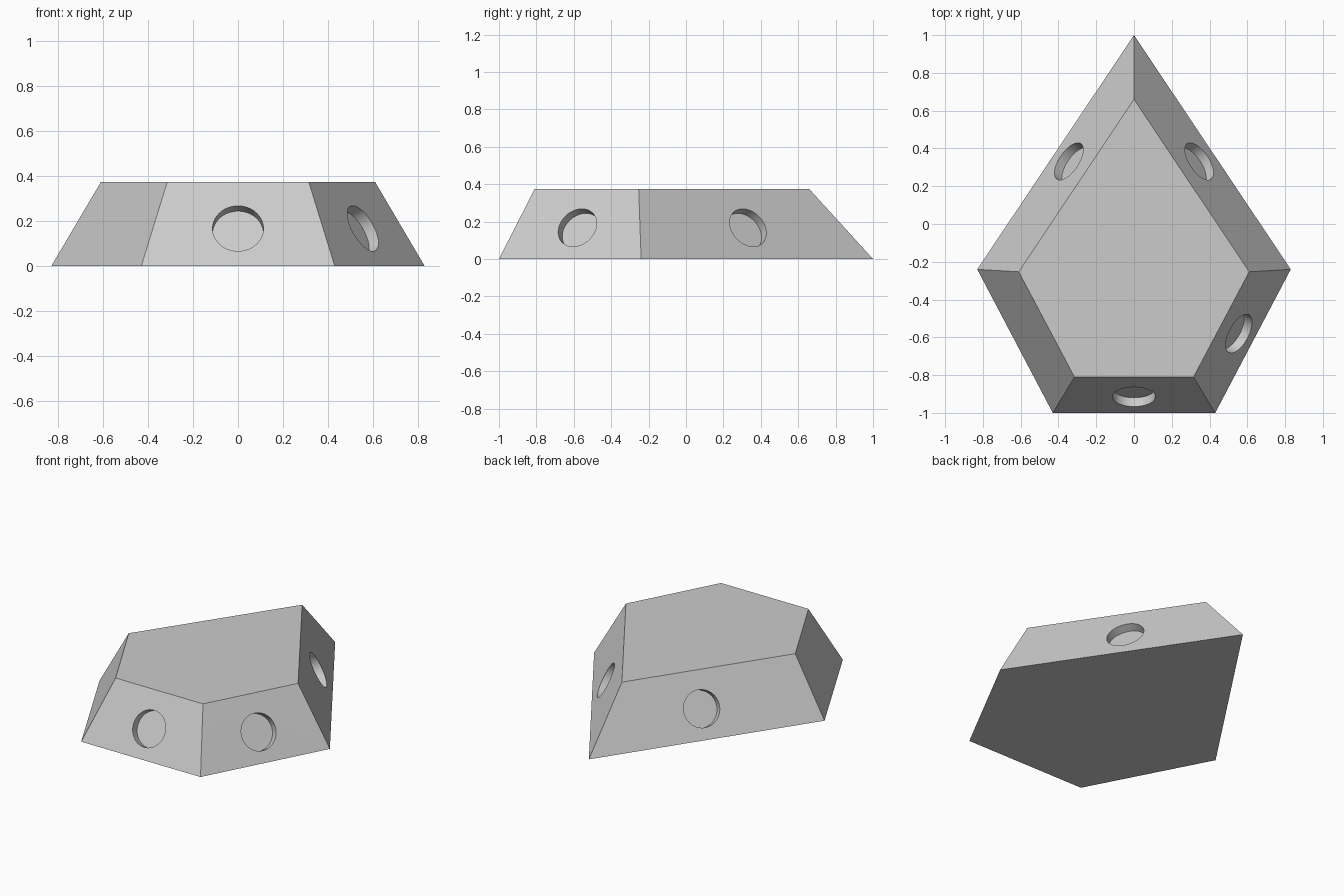
import bpy
import bmesh
from mathutils import Vector

if "Cube" in bpy.data.objects:
    bpy.data.objects.remove(bpy.data.objects["Cube"])

HEIGHT = 0.373
HOLE_Z = 0.167
HOLE_RADIUS = 0.113
HOLE_DEPTH = 0.052

# Matching outlines, counter-clockwise from the back tip
BASE = [(0, 1), (-0.83, -0.24), (-0.43, -1), (0.43, -1), (0.83, -0.24)]
TOP = [(0, 0.66), (-0.61, -0.253), (-0.315, -0.81), (0.315, -0.81), (0.61, -0.253)]

grey = bpy.data.materials.new("light grey")
grey.use_nodes = True
grey.diffuse_color = (0.6, 0.6, 0.6, 1)
grey.node_tree.nodes["Principled BSDF"].inputs["Base Color"].default_value = (0.6, 0.6, 0.6, 1)


def make_object(name, bm):
    bmesh.ops.recalc_face_normals(bm, faces=bm.faces)
    mesh = bpy.data.meshes.new(name)
    bm.to_mesh(mesh)
    bm.free()
    mesh.materials.append(grey)
    obj = bpy.data.objects.new(name, mesh)
    bpy.context.collection.objects.link(obj)
    return obj


# Tapered five-sided body
bm = bmesh.new()
low = [bm.verts.new((x, y, 0)) for x, y in BASE]
high = [bm.verts.new((x, y, HEIGHT)) for x, y in TOP]
bm.faces.new(low[::-1])
bm.faces.new(high)
for i in range(5):
    j = (i + 1) % 5
    bm.faces.new((low[i], low[j], high[j], high[i]))
body = make_object("tapered_body", bm)


def drill(side, along):
    """Sink a shallow round socket square to one sloping side."""
    nxt = (side + 1) % 5
    a, b = Vector((*BASE[side], 0)), Vector((*BASE[nxt], 0))
    c, d = Vector((*TOP[side], HEIGHT)), Vector((*TOP[nxt], HEIGHT))
    t = HOLE_Z / HEIGHT
    centre = a.lerp(c, t).lerp(b.lerp(d, t), along)
    normal = (b - a).cross(c - a).normalized()
    bm = bmesh.new()
    bmesh.ops.create_cone(bm, cap_ends=True, segments=64, radius1=HOLE_RADIUS,
                          radius2=HOLE_RADIUS, depth=2 * HOLE_DEPTH)
    cutter = make_object("socket_cutter", bm)
    cutter.hide_render = True
    cutter.rotation_mode = "QUATERNION"
    cutter.rotation_quaternion = normal.to_track_quat("Z", "Y")
    cutter.location = centre
    bpy.context.view_layer.update()
    cut = body.modifiers.new("socket", "BOOLEAN")
    cut.operation = "DIFFERENCE"
    cut.solver = "EXACT"
    cut.object = cutter
    bpy.ops.object.modifier_apply(modifier=cut.name)
    bpy.data.objects.remove(cutter)


bpy.context.view_layer.objects.active = body
body.select_set(True)

# Sockets on four sides; the front right side stays plain
for side, along in ((0, 0.472), (2, 0.5), (3, 0.5), (4, 0.528)):
    drill(side, along)

bpy.ops.object.shade_smooth_by_angle()
